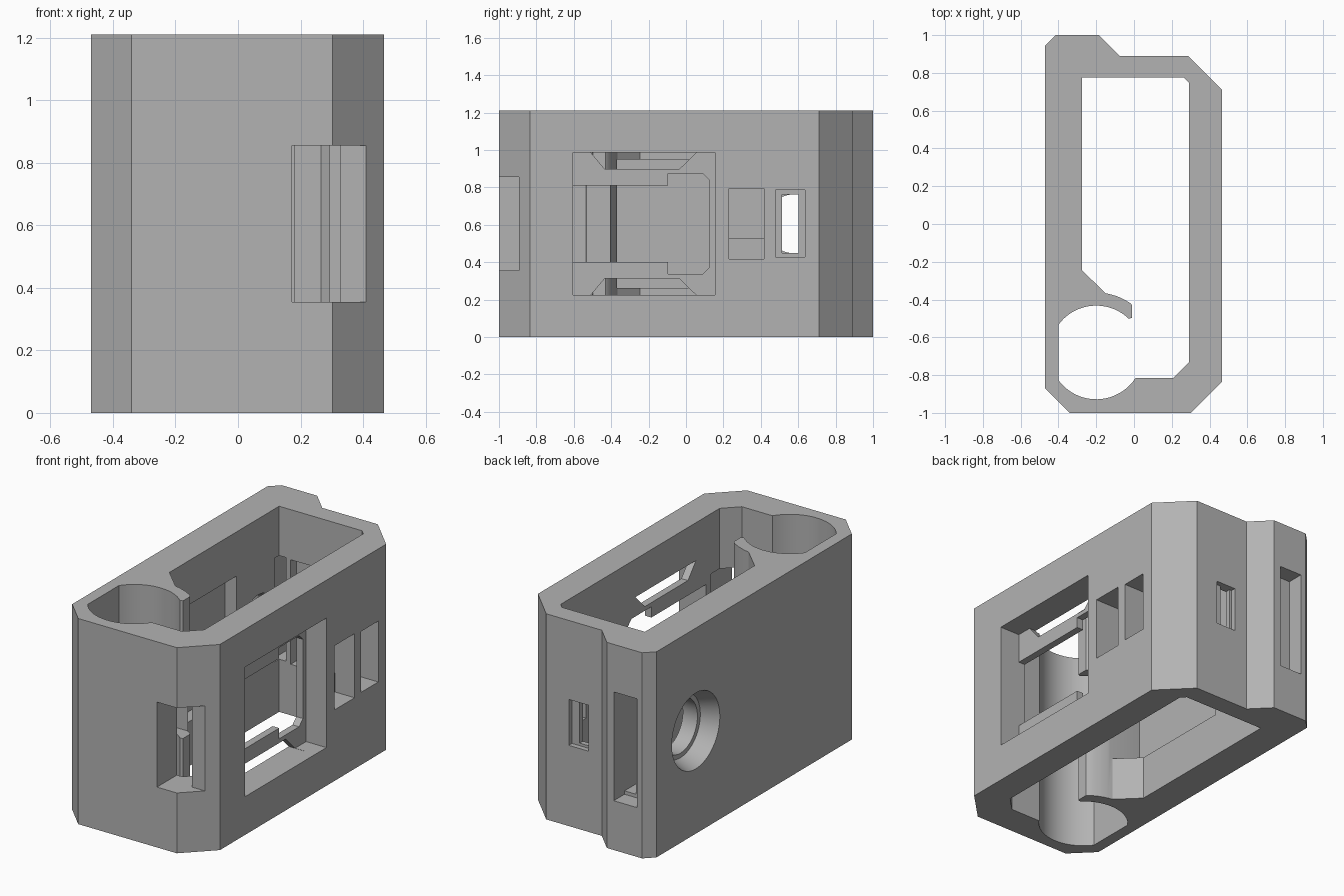
import bpy, bmesh, math
from mathutils import Vector

if "Cube" in bpy.data.objects:
    bpy.data.objects.remove(bpy.data.objects["Cube"])

H = 1.21
grey = bpy.data.materials.new("plain_grey")
grey.diffuse_color = (0.45, 0.45, 0.45, 1)
grey.use_nodes = True
grey.node_tree.nodes["Principled BSDF"].inputs["Base Color"].default_value = grey.diffuse_color


def prism(name, pts, axis, lo, hi):
    """Extrude a 2D outline along x (points are y,z) or z (points are x,y)."""
    bm = bmesh.new()
    def place(p, d):
        return (d, p[0], p[1]) if axis == 'X' else (p[0], p[1], d)
    face = bm.faces.new([bm.verts.new(place(p, lo)) for p in pts])
    ext = bmesh.ops.extrude_face_region(bm, geom=[face])
    shift = Vector(place((0, 0), hi - lo))
    bmesh.ops.translate(bm, vec=shift, verts=[v for v in ext['geom'] if isinstance(v, bmesh.types.BMVert)])
    return finish(name, bm)


def finish(name, bm):
    bmesh.ops.recalc_face_normals(bm, faces=bm.faces)
    me = bpy.data.meshes.new(name)
    bm.to_mesh(me)
    bm.free()
    me.materials.append(grey)
    ob = bpy.data.objects.new(name, me)
    bpy.context.collection.objects.link(ob)
    return ob


def box(name, x0, x1, y0, y1, z0, z1):
    return prism(name, [(x0, y0), (x1, y0), (x1, y1), (x0, y1)], 'Z', z0, z1)


def cone(name, y, z, x0, r0, x1, r1, n=48):
    """Round cutter along x with a different radius at each end."""
    bm = bmesh.new()
    rings = [[bm.verts.new((x, y + r * math.cos(2 * math.pi * i / n), z + r * math.sin(2 * math.pi * i / n)))
              for i in range(n)] for x, r in ((x0, r0), (x1, r1))]
    for i in range(n):
        j = (i + 1) % n
        bm.faces.new([rings[0][i], rings[0][j], rings[1][j], rings[1][i]])
    for ring in rings:
        bm.faces.new(ring)
    return finish(name, bm)


def arc(cx, cy, r, a0, a1, n):
    return [(cx + r * math.cos(math.radians(a0 + (a1 - a0) * i / n)),
             cy + r * math.sin(math.radians(a0 + (a1 - a0) * i / n))) for i in range(n + 1)]


# Outer shell with chamfered corners
body = prism("case_body", [(-0.34, -1), (0.302, -1), (0.467, -0.835), (0.467, 0.71), (0.287, 0.89),
                           (-0.075, 0.89), (-0.185, 1), (-0.415, 1), (-0.47, 0.945), (-0.47, -0.87)], 'Z', 0, H)

# Main cavity joined to the round bay, leaving the curved tongue
cx, cy, r = -0.2, -0.68, 0.248
cavity = [(-0.275, 0.775), (0.265, 0.775), (0.292, 0.748), (0.292, -0.73), (0.207, -0.815)]
cavity += arc(cx, cy, r, -33, -144, 20)
cavity += arc(cx, cy, r, 144, 46, 18)
cavity += [(-0.01, -0.497), (-0.01, -0.43)]
cavity += arc(cx, cy, 0.317, 50, 81, 6)[1:]
cavity += [(-0.275, -0.245)]

cutters = [prism("cavity_cutter", cavity, 'Z', -0.1, H + 0.1)]

# Large side window: pocket, shaped opening, and two tapered slots
cutters.append(box("window_pocket", 0.335, 0.6, -0.603, 0.155, 0.225, 0.987))
mid = 0.605
half = [(-0.603, 0.205), (-0.095, 0.205), (-0.095, 0.268), (0.09, 0.268), (0.125, 0.233)]
opening = [(y, mid + d) for y, d in half] + [(y, mid - d) for y, d in reversed(half)]
cutters.append(prism("window_opening", opening, 'X', 0.25, 0.4))
for s in (1, -1):
    slot = [(-0.51, 0.382), (0.055, 0.382), (-0.035, 0.293), (-0.435, 0.293)]
    cutters.append(prism("window_slot", [(y, mid + s * d) for y, d in slot], 'X', 0.25, 0.4))

# Gap in the tongue and recess in the far wall
cutters.append(box("tongue_gap", -0.398, 0.2, -0.6, -0.405, 0.4, 0.81))
cutters.append(box("wall_recess", -0.35, 0.0, -0.37, 0.38, 0.262, 0.95))

# Two small side windows
cutters += [box("small_window", 0.34, 0.6, 0.23, 0.417, 0.418, 0.795),
            box("small_window_step", 0.31, 0.4, 0.23, 0.417, 0.53, 0.795),
            box("slot_window", 0.33, 0.6, 0.478, 0.637, 0.427, 0.785),
            box("slot_window_opening", 0.2, 0.4, 0.512, 0.602, 0.45, 0.762)]

# Countersunk round hole in the left wall
cutters += [cone("countersink", 0.58, 0.605, -0.5, 0.235, -0.37, 0.185),
            cone("round_hole", 0.58, 0.605, -0.45, 0.158, -0.2, 0.158)]

# Front corner opening
cutters += [box("corner_notch", 0.173, 0.6, -1.1, -0.893, 0.355, 0.855),
            box("corner_opening", 0.173, 0.327, -0.95, -0.65, 0.355, 0.855)]

# Back openings
cutters += [box("back_slot", -0.38, -0.23, 0.9, 1.1, 0.29, 0.93),
            box("back_slot_inner", -0.305, -0.23, 0.73, 0.95, 0.31, 0.92),
            box("back_pocket", -0.2, 0.18, 0.7, 0.83, 0.3, 0.915),
            box("back_window", 0.01, 0.14, 0.86, 1.0, 0.475, 0.745),
            box("back_window_inner", 0.025, 0.09, 0.8, 0.9, 0.49, 0.745)]

bpy.context.view_layer.objects.active = body
for c in cutters:
    m = body.modifiers.new(c.name, 'BOOLEAN')
    m.operation = 'DIFFERENCE'
    m.solver = 'EXACT'
    m.object = c
    bpy.ops.object.modifier_apply(modifier=m.name)
    bpy.data.objects.remove(c, do_unlink=True)

body.select_set(True)
bpy.ops.object.shade_smooth_by_angle(angle=math.radians(20))
